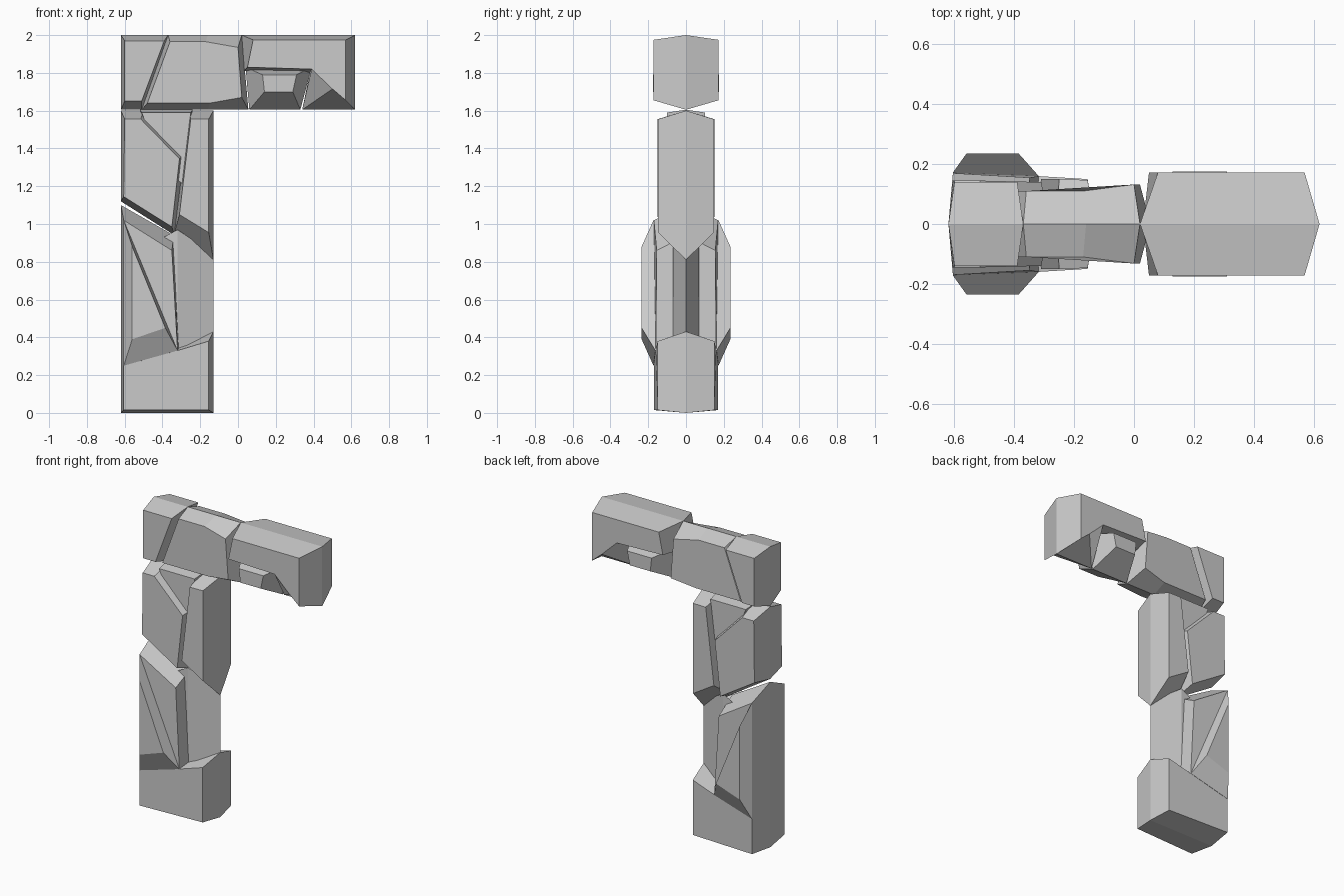
import bpy, bmesh


def stone(name, outline, *rings):
    """Chiselled block: outline (x, z) on y=0, then rings (x, z, depth) on both sides, last one capped."""
    bm = bmesh.new()
    mid = [bm.verts.new((x, 0, z)) for x, z in outline]
    n = len(mid)
    for side in (-1, 1):
        prev = mid
        for ring in rings:
            cur = [bm.verts.new((x, side * d, z)) for x, z, d in ring]
            for i in range(n):
                j = (i + 1) % n
                bm.faces.new((prev[i], prev[j], cur[j], cur[i]))
            prev = cur
        bm.faces.new(prev)
    bmesh.ops.recalc_face_normals(bm, faces=bm.faces)
    mesh = bpy.data.meshes.new(name)
    bm.to_mesh(mesh)
    bm.free()
    obj = bpy.data.objects.new(name, mesh)
    bpy.context.collection.objects.link(obj)
    return obj


# Base block
stone("base_stone",
      [(-.62, 0), (-.62, .30), (-.32, .35), (-.13, .43), (-.13, 0)],
      [(-.605, .015, .17), (-.605, .25, .17), (-.32, .33, .16), (-.155, .38, .15), (-.155, .015, .15)])

# Lower column with its raised three-sided shard
stone("lower_column",
      [(-.62, 1.10), (-.34, .94), (-.31, .33), (-.62, .20)],
      [(-.605, 1.02, .17), (-.35, .86, .155), (-.32, .33, .16), (-.605, .25, .17)])
stone("raised_shard",
      [(-.62, 1.06), (-.31, .33), (-.62, .22)],
      [(-.605, 1.02, .172), (-.32, .33, .162), (-.605, .25, .172)],
      [(-.56, .88, .235), (-.385, .45, .235), (-.56, .39, .235)])

# Thin wedge on the recessed right side
stone("lower_wedge",
      [(-.5, .95), (-.13, .84), (-.13, .38), (-.5, .3)],
      [(-.45, .9, .07), (-.32, .97, .07), (-.32, .3, .07), (-.45, .3, .07)])

# Upper column
stone("upper_left_stone",
      [(-.62, 1.60), (-.50, 1.60), (-.28, 1.38), (-.335, .94), (-.62, 1.12)],
      [(-.60, 1.555, .145), (-.515, 1.555, .145), (-.31, 1.345, .14), (-.35, .985, .14), (-.605, 1.145, .145)])
stone("upper_infill",
      [(-.52, 1.605), (-.24, 1.605), (-.27, 1.2), (-.4, 1.3)],
      [(-.51, 1.59, .10), (-.25, 1.59, .10), (-.28, 1.2, .10), (-.4, 1.3, .10)])
stone("upper_right_stone",
      [(-.26, 1.60), (-.13, 1.60), (-.13, .81), (-.34, .94)],
      [(-.25, 1.555, .15), (-.155, 1.555, .147), (-.155, .955, .147), (-.31, 1.05, .15)])

# Top arm
stone("corner_stone",
      [(-.62, 1.605), (-.62, 2.0), (-.37, 2.0), (-.51, 1.605)],
      [(-.60, 1.65, .14), (-.60, 1.97, .14), (-.39, 1.97, .14), (-.51, 1.65, .14)])
stone("arm_stone",
      [(-.51, 1.605), (-.37, 2.0), (-.16, 2.0), (.02, 2.0), (.055, 1.605), (-.16, 1.605)],
      [(-.48, 1.64, .11), (-.36, 1.965, .11), (-.17, 1.965, .11), (0, 1.935, .132),
       (.02, 1.67, .132), (-.15, 1.64, .11)])
stone("end_stone",
      [(.02, 2.0), (.62, 2.0), (.62, 1.605), (.34, 1.605), (.38, 1.80), (.03, 1.81)],
      [(.08, 1.975, .172), (.57, 1.975, .172), (.57, 1.655, .172), (.50, 1.715, .172),
       (.39, 1.82, .172), (.05, 1.83, .172)])
stone("notch_stone",
      [(.04, 1.83), (.39, 1.83), (.33, 1.605), (.06, 1.605)],
      [(.13, 1.79, .176), (.31, 1.79, .176), (.29, 1.70, .176), (.14, 1.70, .176)])
